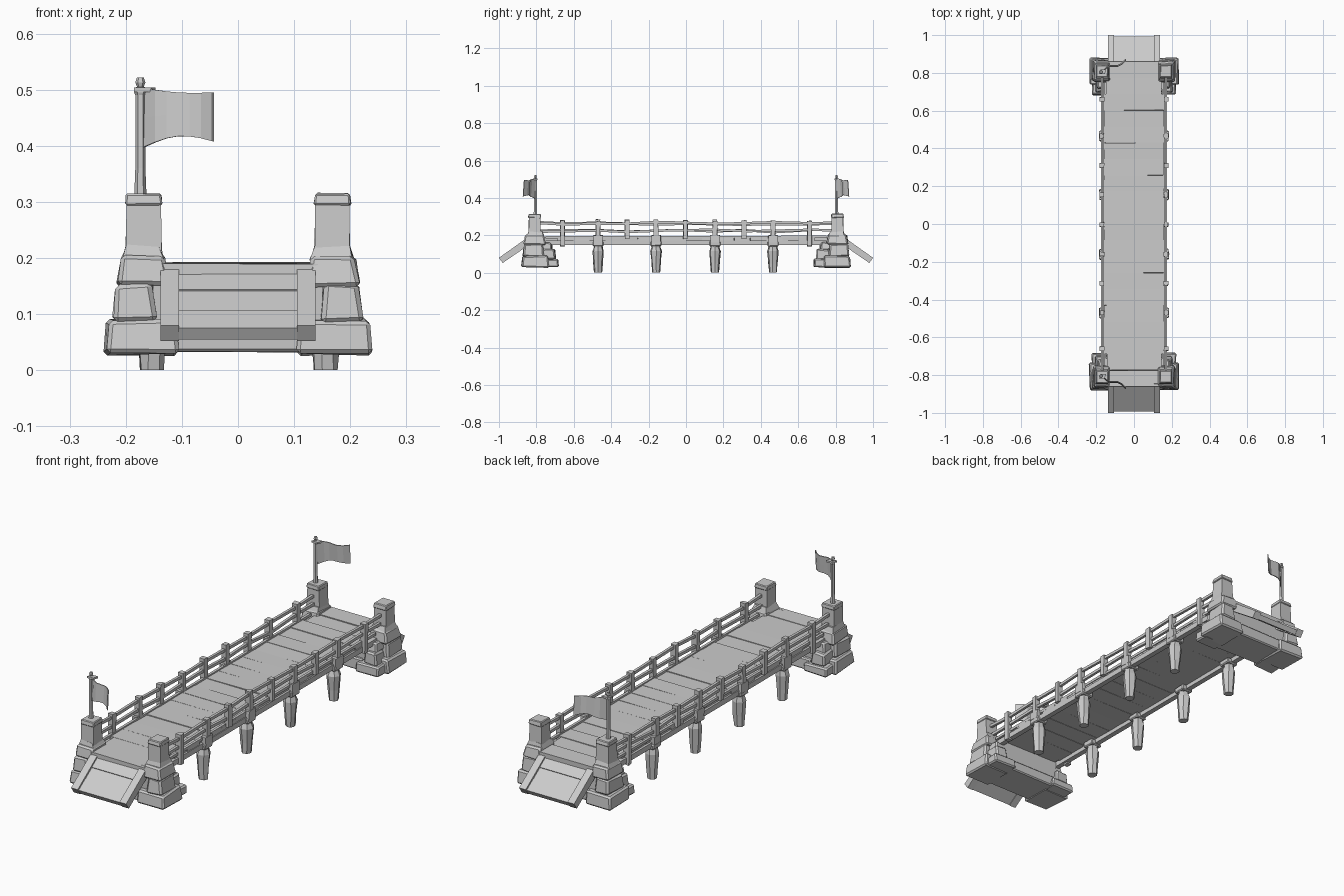
import bpy, bmesh, random
from math import cos, sin, pi
from mathutils import Vector

if "Cube" in bpy.data.objects:
    bpy.data.objects.remove(bpy.data.objects["Cube"])

random.seed(4)


def finish(name, bm, bevel=0.0):
    if bevel:
        bmesh.ops.bevel(bm, geom=bm.edges[:], offset=bevel, segments=1, affect='EDGES')
    bmesh.ops.recalc_face_normals(bm, faces=bm.faces[:])
    me = bpy.data.meshes.new(name)
    bm.to_mesh(me)
    bm.free()
    ob = bpy.data.objects.new(name, me)
    bpy.context.collection.objects.link(ob)
    return ob


def jit(a):
    return random.uniform(-a, a)


def block(name, x, y, z, taper=0.0, wobble=0.0, bevel=0.0):
    """Box from (min, max) ranges; the top shrinks by taper, corners wobble."""
    bm = bmesh.new()
    bmesh.ops.create_cube(bm, size=1)
    for v in bm.verts:
        t = taper if v.co.z > 0 else 0
        px, py, pz = v.co
        v.co = (sum(x) / 2 + px * (abs(x[1] - x[0]) - 2 * t) + jit(wobble),
                sum(y) / 2 + py * (abs(y[1] - y[0]) - 2 * t) + jit(wobble),
                sum(z) / 2 + pz * (z[1] - z[0]) + jit(wobble))
    return finish(name, bm, bevel)


def prism(name, profile, x0, x1):
    """Side profile of (y, z) points, extruded across x."""
    bm = bmesh.new()
    face = bm.faces.new([bm.verts.new((x0, y, z)) for y, z in profile])
    new = bmesh.ops.extrude_face_region(bm, geom=[face])['geom']
    bmesh.ops.translate(bm, vec=(x1 - x0, 0, 0),
                        verts=[g for g in new if isinstance(g, bmesh.types.BMVert)])
    return finish(name, bm)


def turned(name, cx, cy, rings, sides, wobble=0.0):
    """Stack of (radius, z) rings."""
    bm = bmesh.new()
    loops = [[bm.verts.new((cx + r * cos(2 * pi * i / sides) + jit(wobble),
                            cy + r * sin(2 * pi * i / sides) + jit(wobble), z))
              for i in range(sides)] for r, z in rings]
    for a, b in zip(loops, loops[1:]):
        for i in range(sides):
            j = (i + 1) % sides
            bm.faces.new((a[i], a[j], b[j], b[i]))
    bm.faces.new(loops[0])
    bm.faces.new(loops[-1])
    return finish(name, bm)


def beam(name, p, q, w, h):
    """Square bar running along y from p to q."""
    bm = bmesh.new()
    bmesh.ops.create_cube(bm, size=1)
    p, q = Vector(p), Vector(q)
    for v in bm.verts:
        end = q if v.co.y > 0 else p
        v.co = end + Vector((v.co.x * w, 0, v.co.z * h))
    return finish(name, bm)


# Deck planks laid across the bridge
N = 20
for i in range(N):
    y0 = -0.86 + 1.72 * i / N
    w = 0.165 if abs(y0 + 0.04) < 0.7 else 0.145
    block("deck_plank", (-w + jit(.004), w + jit(.004)), (y0, y0 + 1.72 / N),
          (0.168, 0.19 + jit(.002)), wobble=0.0012)

# Long side beams, railings and piles
post_ys = [-0.66, -0.47, -0.315, -0.16, -0.003, 0.155, 0.31, 0.465, 0.66]
rail_ys = [-0.79] + post_ys + [0.79]
for sx in (-1, 1):
    beam("side_beam", (sx * 0.16, -0.75, 0.161), (sx * 0.16, 0.75, 0.161), 0.024, 0.024)
    beam("deck_edge_rail", (sx * 0.163, -0.75, 0.19), (sx * 0.163, 0.75, 0.192), 0.012, 0.012)
    for y in post_ys:
        low = 0.142 if abs(y) > 0.6 else 0.18
        x = sx * 0.17
        block("railing_post", (x - .012, x + .012), (y - .012, y + .012),
              (low, 0.28 + jit(.005)), wobble=0.002)
    for z, off in ((0.264, 0.17), (0.222, 0.167)):
        zs = [z + jit(0.008) for _ in rail_ys]
        for k in range(len(rail_ys) - 1):
            beam("railing_bar", (sx * off, rail_ys[k] - .012, zs[k]),
                 (sx * off, rail_ys[k + 1] + .012, zs[k + 1]), 0.012, 0.013)
    for y in (-0.47, -0.16, 0.155, 0.465):
        x = sx * 0.155
        turned("pile", x, y, [(.021, 0), (.025, .05), (.031, .115), (.024, .135), (.022, .17)],
               7, 0.002)
        block("pile_collar", (x - .028, x + .028), (y - .029, y + .029), (0.142, 0.167),
              wobble=0.002, bevel=0.004)
        block("pile_bracket", (sx * .162, sx * .184), (y - .025, y + .025), (0.162, 0.2),
              wobble=0.002)

# Stone abutments with corner towers, ramps and flags at both ends
for sy in (-1, 1):
    block("abutment_footing", (-.13, .13), (sy * .70, sy * .865), (0.032, 0.085),
          wobble=0.003, bevel=0.005)
    block("abutment_wall", (-.15, .15), (sy * .715, sy * .85), (0.08, 0.17), wobble=0.003)
    for sx in (-1, 1):
        # base course
        block("tower_base_stone", (sx * .105, sx * .237), (sy * .735, sy * .88),
              (0.028, 0.09), .005, 0.004, 0.007)
        block("tower_base_inner_stone", (sx * .11, sx * .225), (sy * .682, sy * .76),
              (0.03, 0.072), .003, 0.004, 0.006)
        # middle course, split into two stones
        block("tower_middle_stone", (sx * .145, sx * .222), (sy * .76, sy * .872),
              (0.085, 0.155), .006, 0.004, 0.008)
        block("tower_middle_inner_stone", (sx * .14, sx * .205), (sy * .695, sy * .775),
              (0.07, 0.125), .006, 0.004, 0.007)
        block("tower_side_stone", (sx * .13, sx * .195), (sy * .715, sy * .775),
              (0.12, 0.162), .005, 0.004, 0.006)
        # upper course and square pillar
        block("tower_upper_stone", (sx * .122, sx * .217), (sy * .75, sy * .868),
              (0.15, 0.205), .009, 0.003, 0.007)
        block("tower_collar_stone", (sx * .13, sx * .206), (sy * .762, sy * .85),
              (0.198, 0.222), .008, 0.003)
        block("tower_pillar", (sx * .136, sx * .2), (sy * .777, sy * .842),
              (0.21, 0.298), .002, 0.001)
        block("pillar_cap", (sx * .135, sx * .202), (sy * .775, sy * .844),
              (0.294, 0.315), .003, 0.0015, 0.003)
        # ramp curb
        prism("ramp_curb", [(sy * .845, .19), (sy * 1.0, .08), (sy * .98, .052),
                            (sy * .845, .145)], sx * .105, sx * .138)
    # ramp boards
    for a, b, d in ((0, .36, 0), (.36, .7, .002), (.7, 1, 0)):
        ya, yb = .845 + .148 * a, .845 + .148 * b
        za, zb = .182 - .107 * a - d, .182 - .107 * b - d
        prism("ramp_board", [(sy * ya, za), (sy * yb, zb), (sy * (yb - .012), zb - .02),
                             (sy * (ya - .012), za - .02)], -.107, .107)

    # flag pole with knob
    px, py = -0.174, sy * 0.805
    turned("flag_pole", px, py, [(.011, .31), (.009, .36), (.009, .49), (.011, .495),
                                 (.011, .503), (.006, .505), (.009, .513), (.006, .522)], 6)
    beam("flag_tie", (px + .004, py - .012, .5), (px + .012, py + .012, .5), .03, .008)
    # waving cloth
    bm = bmesh.new()
    cols = []
    for k in range(7):
        t = k / 6
        x = px + .006 + .122 * t
        y = py + sy * (.062 * t + .012 * sin(2 * pi * t))
        top = .503 - .008 * t - .004 * sin(pi * t)
        bot = .398 + .014 * sin(pi * t) + .01 * t
        cols.append([bm.verts.new((x, y + sy * .006 * (1 - s), bot + (top - bot) * s))
                     for s in (0, .5, 1)])
    for a, b in zip(cols, cols[1:]):
        for i in range(2):
            bm.faces.new((a[i], b[i], b[i + 1], a[i + 1]))
    flag = finish("flag_cloth", bm)
    flag.modifiers.new("thickness", 'SOLIDIFY').thickness = 0.004
